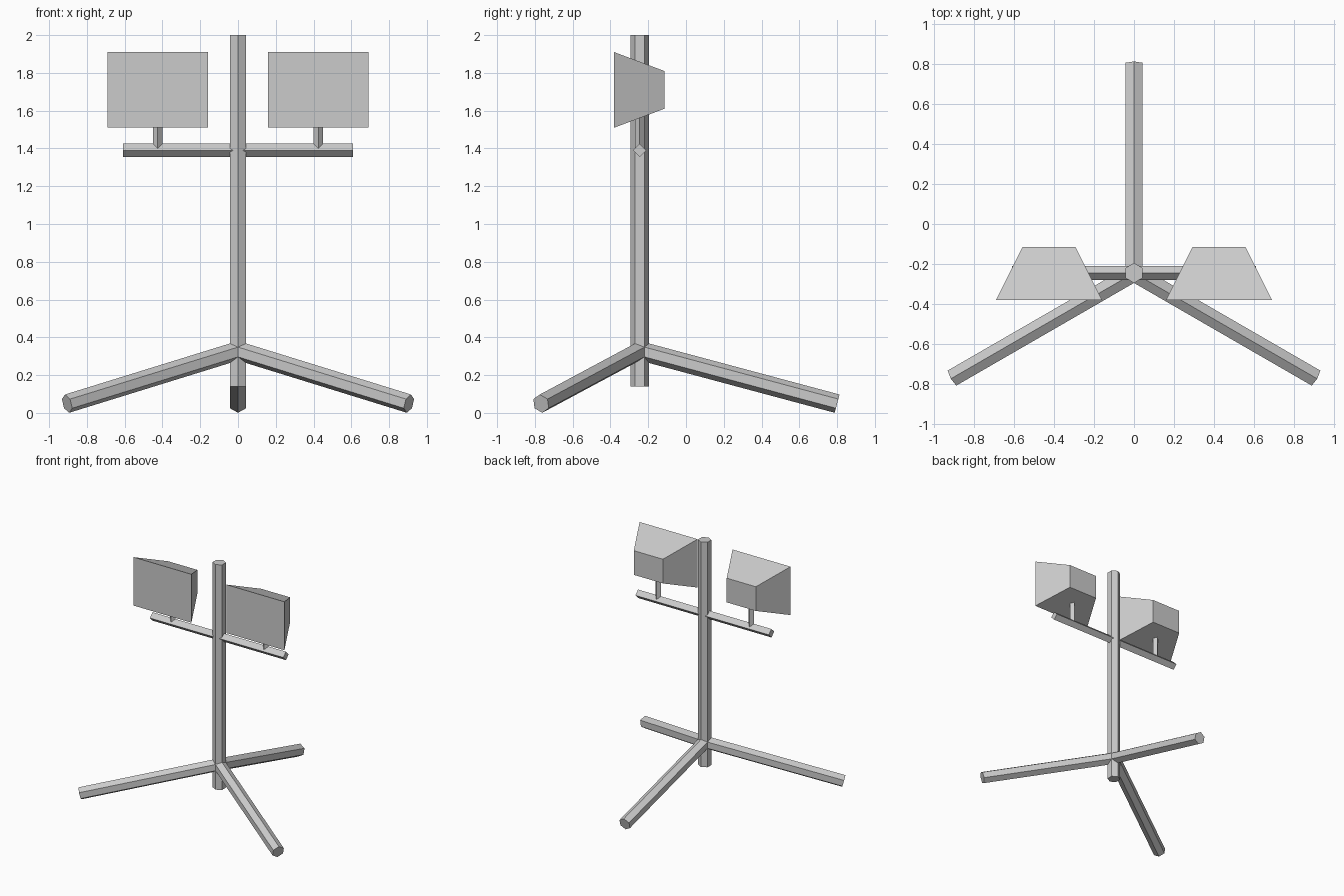
import bpy, bmesh
from math import sin, cos, tan, pi, radians
from mathutils import Vector

if "Cube" in bpy.data.objects:
    bpy.data.objects.remove(bpy.data.objects["Cube"])

POLE_Y = -0.245


def loft(name, rings):
    """Closed flat-faced solid between two matching rings of points."""
    bm = bmesh.new()
    a, b = [[bm.verts.new(p) for p in ring] for ring in rings]
    n = len(a)
    for i in range(n):
        j = (i + 1) % n
        bm.faces.new((a[i], a[j], b[j], b[i]))
    bm.faces.new(a)
    bm.faces.new(b)
    bmesh.ops.recalc_face_normals(bm, faces=bm.faces)
    mesh = bpy.data.meshes.new(name)
    bm.to_mesh(mesh)
    bm.free()
    obj = bpy.data.objects.new(name, mesh)
    bpy.context.collection.objects.link(obj)
    return obj


def bar(name, start, end, radius, sides, up):
    """Regular prism from start to end with one corner pointing towards up."""
    start, end = Vector(start), Vector(end)
    axis = (end - start).normalized()
    side = axis.cross(Vector(up)).normalized()
    top = side.cross(axis)
    angles = [2 * pi * i / sides for i in range(sides)]
    offsets = [radius * (cos(t) * top + sin(t) * side) for t in angles]
    return loft(name, [[p + o for o in offsets] for p in (start, end)])


def rectangle(cx, y, cz, hx, hz):
    return [(cx + sx * hx, y, cz + sz * hz)
            for sx, sz in ((-1, -1), (1, -1), (1, 1), (-1, 1))]


# Upright pole
bar("pole", (0, POLE_Y, 0.14), (0, POLE_Y, 2.0), 0.05, 6, (0, 1, 0))

# Three sloping legs, 120 degrees apart
reach, foot_z = 1.045, 0.049
hub_z = foot_z + reach * tan(radians(15))
for name, deg in (("back_leg", 90), ("left_leg", 210), ("right_leg", 330)):
    t = radians(deg)
    foot = (reach * cos(t), POLE_Y + reach * sin(t), foot_z)
    bar(name, (0, POLE_Y, hub_z), foot, 0.05, 6, (0, 0, 1))

# Crossbar carrying the lamps
bar("crossbar", (-0.61, POLE_Y, 1.39), (0.61, POLE_Y, 1.39), 0.035, 4, (0, 0, 1))

# Lamp heads on short stems
for name, x in (("left", -0.425), ("right", 0.425)):
    bar(name + "_lamp_stem", (x, POLE_Y, 1.39), (x, POLE_Y, 1.62), 0.025, 4, (0, 1, 0))
    loft(name + "_lamp_head", [rectangle(x, -0.38, 1.71, 0.265, 0.2),
                               rectangle(x, -0.115, 1.71, 0.133, 0.1)])
